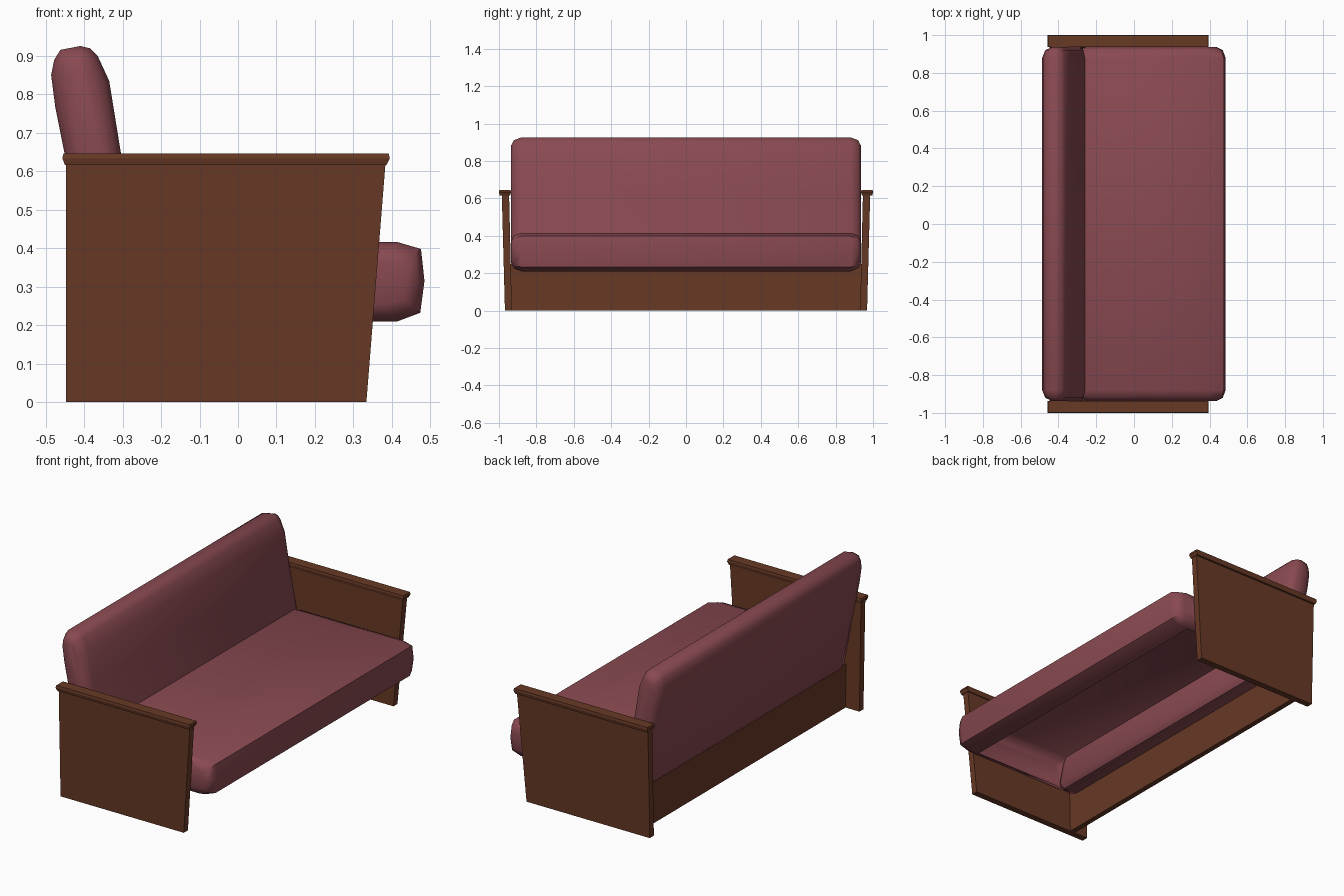
import bpy, bmesh, math

if "Cube" in bpy.data.objects:
    bpy.data.objects.remove(bpy.data.objects["Cube"])


def material(name, rgb):
    m = bpy.data.materials.new(name)
    m.diffuse_color = (*rgb, 1)
    m.use_nodes = True
    m.node_tree.nodes["Principled BSDF"].inputs["Base Color"].default_value = m.diffuse_color
    return m


WOOD = material("brown wood", (0.135, 0.041, 0.0185))
FABRIC = material("dusty red fabric", (0.25, 0.068, 0.082))


def finish(name, bm, mat, smooth=False):
    bmesh.ops.recalc_face_normals(bm, faces=bm.faces)
    me = bpy.data.meshes.new(name)
    bm.to_mesh(me)
    bm.free()
    me.materials.append(mat)
    ob = bpy.data.objects.new(name, me)
    bpy.context.collection.objects.link(ob)
    if smooth:
        bpy.context.view_layer.objects.active = ob
        ob.select_set(True)
        bpy.ops.object.shade_smooth_by_angle(angle=math.radians(50))
        ob.select_set(False)
    return ob


def loft(name, rings, mat, smooth=False, open_side=False):
    """Join rings of points; open_side leaves out the last side of the middle span."""
    bm = bmesh.new()
    vs = [[bm.verts.new(p) for p in r] for r in rings]
    n = len(rings[0])
    for k, (a, b) in enumerate(zip(vs, vs[1:])):
        for i in range(n):
            if open_side and i == n - 1 and k == len(vs) // 2 - 1:
                continue
            j = (i + 1) % n
            bm.faces.new((a[i], a[j], b[j], b[i]))
    bm.faces.new(vs[0])
    bm.faces.new(vs[-1])
    if open_side:
        # keep the shell's normals facing out although it is open below
        ob = finish(name, bm, mat, smooth)
        return ob
    return finish(name, bm, mat, smooth)


def cushion(name, profile, lean=0.0, open_side=False):
    """Soft block: an x-z profile run along y, shrinking at both rounded ends."""
    local = [(x - lean * z, z) for x, z in profile]
    xs, zs = zip(*local)
    cx, cz = (min(xs) + max(xs)) / 2, (min(zs) + max(zs)) / 2
    hx, hz = (max(xs) - min(xs)) / 2, (max(zs) - min(zs)) / 2
    rings = []
    for y, d in ((-0.936, 0.045), (-0.92, 0.015), (-0.88, 0),
                 (0.88, 0), (0.92, 0.015), (0.936, 0.045)):
        ring = []
        for x, z in local:
            z2 = cz + (z - cz) * (1 - d / hz)
            x2 = cx + (x - cx) * (1 - d / hx)
            ring.append((x2 + lean * z2, y, z2))
        rings.append(ring)
    return loft(name, rings, FABRIC, True, open_side)


# Seat cushion, open underneath
cushion("seat_cushion",
        [(0.36, 0.21), (0.415, 0.21), (0.474, 0.232), (0.485, 0.315), (0.476, 0.398),
         (0.415, 0.416), (-0.26, 0.416), (-0.30, 0.39), (-0.30, 0.24), (-0.27, 0.21)],
        open_side=True)

# Leaning back cushion
cushion("back_cushion",
        [(-0.37, 0.25), (-0.34, 0.215), (-0.25, 0.215), (-0.228, 0.245), (-0.26, 0.415),
         (-0.305, 0.65), (-0.335, 0.835), (-0.365, 0.90), (-0.385, 0.92), (-0.41, 0.926),
         (-0.462, 0.916), (-0.478, 0.89), (-0.486, 0.85), (-0.475, 0.765), (-0.45, 0.64)],
        lean=-0.18)

# Arm panels with caps, one on each side
for s, side in ((1, "right"), (-1, "left")):
    loft(side + "_arm_panel",
         [[(-0.448, s * (a + b), z), (f, s * (a + b), z),
           (f, s * a, z), (-0.448, s * a, z)]
          for a, b, f, z in ((0.931, 0.037, 0.334, 0), (0.946, 0.039, 0.384, 0.625))], WOOD)
    loft(side + "_arm_cap",
         [[(b, s * y0, z), (f, s * y0, z), (f, s * y1, z), (b, s * y1, z)]
          for b, f, y0, y1, z in ((-0.450, 0.386, 0.940, 0.996, 0.616),
                                  (-0.457, 0.395, 0.936, 1.0, 0.634),
                                  (-0.454, 0.392, 0.938, 0.998, 0.646))], WOOD)

# Back rail between the arms
loft("back_rail",
     [[(-0.36, -0.936, z), (-0.33, -0.936, z), (-0.33, 0.936, z), (-0.36, 0.936, z)]
      for z in (0, 0.25)], WOOD)
